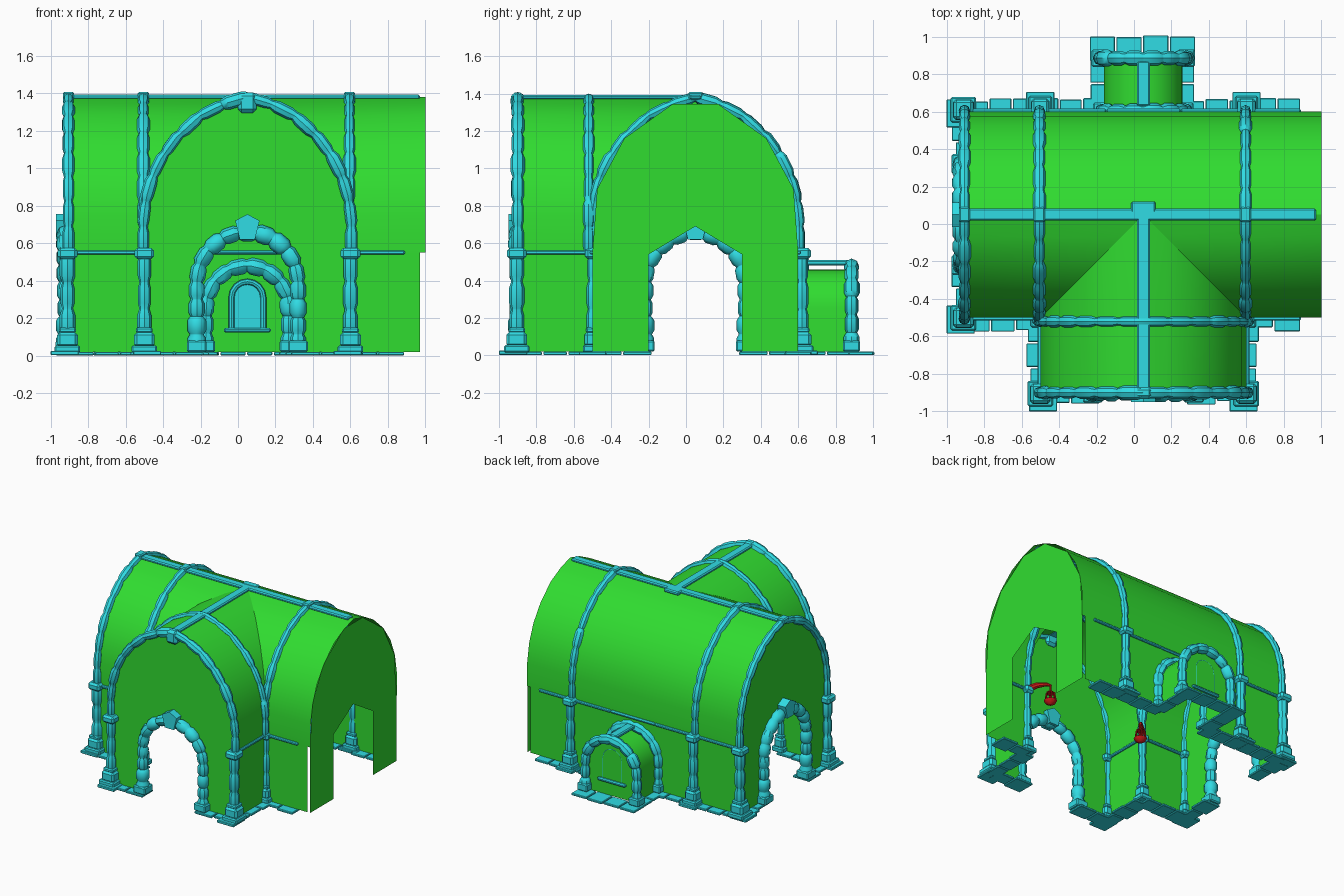
import bpy, math, random
from mathutils import Vector

if "Cube" in bpy.data.objects:
    bpy.data.objects.remove(bpy.data.objects["Cube"])
random.seed(4)

C = 0.05            # centre line of both vaults
H = 0.55            # vault half width and springing height


def material(name, col):
    m = bpy.data.materials.new(name)
    m.diffuse_color = (*col, 1)
    m.use_nodes = True
    m.node_tree.nodes["Principled BSDF"].inputs["Base Color"].default_value = m.diffuse_color
    return m


GREEN = material("plaster", (0.03, 0.72, 0.03))
CYAN = material("stone", (0.03, 0.72, 0.78))
RED = material("lantern_metal", (0.6, 0.01, 0.01))


def finish(ob, mat, smooth=40):
    ob.data.materials.append(mat)
    bpy.ops.object.select_all(action='DESELECT')
    ob.select_set(True)
    bpy.context.view_layer.objects.active = ob
    if ob.type == 'CURVE':
        bpy.ops.object.convert(target='MESH')
        ob = bpy.context.object
    if smooth:
        bpy.ops.object.shade_smooth_by_angle(angle=math.radians(smooth))
    return ob


def mesh(name, verts, faces, mat, smooth=40):
    me = bpy.data.meshes.new(name)
    me.from_pydata(verts, [], faces)
    ob = bpy.data.objects.new(name, me)
    bpy.context.collection.objects.link(ob)
    return finish(ob, mat, smooth)


def strip(name, a, b, mat=GREEN):
    n = len(a)
    return mesh(name, a + b, [(i, i + 1, n + i + 1, n + i) for i in range(n - 1)], mat)


def box(name, c, size, mat=CYAN, bevel=0.008, rot=0):
    bpy.ops.mesh.primitive_cube_add(size=1, location=c, rotation=(0, 0, rot))
    ob = bpy.context.object
    ob.name = name
    ob.scale = size
    bpy.ops.object.transform_apply(location=False, rotation=False, scale=True)
    if bevel:
        m = ob.modifiers.new("worn_edges", 'BEVEL')
        m.width, m.segments = bevel, 1
    return finish(ob, mat, 0)


def tube(name, pts, radii, mat=CYAN):
    cu = bpy.data.curves.new(name, 'CURVE')
    cu.dimensions, cu.bevel_depth, cu.bevel_resolution, cu.use_fill_caps = '3D', 1, 2, True
    sp = cu.splines.new('POLY')
    sp.points.add(len(pts) - 1)
    for p, co, r in zip(sp.points, pts, radii):
        p.co, p.radius = (*co, 1), r
    ob = bpy.data.objects.new(name, cu)
    bpy.context.collection.objects.link(ob)
    return finish(ob, mat)


def stones(name, pts, r, size=0.11):
    """Chain of rounded, uneven stones along a path."""
    pts = [Vector(p) for p in pts]
    lens = [(b - a).length for a, b in zip(pts, pts[1:])]

    def at(d):
        for a, b, l in zip(pts, pts[1:], lens):
            if d <= l:
                return a.lerp(b, d / l)
            d -= l
        return pts[-1]
    total = sum(lens)
    n = max(1, round(total / size))
    path, radii = [], []
    for i in range(n):
        k = random.uniform(0.88, 1.12)
        for f, s in ((0.03, 0.78), (0.22, 1), (0.78, 1), (0.97, 0.78)):
            path.append(at((i + f) * total / n))
            radii.append(r * k * s)
    tube(name, path, radii)


# Half of the pointed vault: (offset from the ridge, height)
HALF = [(0.55, 0.55), (0.55, 0.74), (0.525, 0.89), (0.47, 1.03), (0.38, 1.16),
        (0.25, 1.28), (0.12, 1.345), (0, 1.38)]
FULL = [(-d, z) for d, z in HALF] + HALF[-2::-1]


def along_x(y0):    # wall plane facing y: (offset, height) to world
    return lambda u, z: (C + u, y0, z)


def along_y(x0):    # wall plane facing x
    return lambda u, z: (x0, C + u, z)


def arch(r, spring, n=12, rise=1.0):
    a = [(r * math.cos(math.pi * i / n), spring + r * rise * math.sin(math.pi * i / n)) for i in range(n + 1)]
    return [(r, 0.02)] + a + [(-r, 0.02)]


def pierced_wall(name, plane, outline, hole):
    pts = outline + hole
    mesh(name, [plane(*p) for p in pts], [list(range(len(pts)))], GREEN, 0)


# Vault shells, meeting in a groin over the crossing
strip("vault_back", [(-0.91, C + d, z) for d, z in HALF], [(1, C + d, z) for d, z in HALF])
strip("vault_front_left", [(-0.91, C - d, z) for d, z in HALF], [(C - d, C - d, z) for d, z in HALF])
strip("vault_front_right", [(C + d, C - d, z) for d, z in HALF], [(1, C - d, z) for d, z in HALF])
for s, side in ((-1, "left"), (1, "right")):
    strip("arm_vault_" + side, [(C + s * d, -0.89, z) for d, z in HALF], [(C + s * d, C - d, z) for d, z in HALF])

# Gable walls with doorways
gable = [(-H, 0.02)] + FULL + [(H, 0.02)]
door = arch(0.25, 0.40)
pierced_wall("front_gable", along_x(-0.89), gable, door)
pierced_wall("left_gable", along_y(-0.9), gable, door)
coarse = [(-H, 0.02)] + FULL[::2] + FULL[-1:] + [(H, 0.02)]
pierced_wall("right_gable", along_y(0.995), coarse,
             [(0.25, 0.02), (0.25, 0.54), (0, 0.69), (-0.25, 0.54), (-0.25, 0.02)])

# Lower walls
niche = arch(0.21, 0.25)
pierced_wall("back_wall", along_x(C + H), [(-0.95, 0.02), (-0.95, H), (0.92, H), (0.92, 0.02)], niche)
for name, a, b in (("front_wall_left", (-0.9, C - H), (C - H, C - H)),
                   ("front_wall_right", (C + H, C - H), (0.97, C - H)),
                   ("arm_wall_left", (C - H, -0.89), (C - H, C - H)),
                   ("arm_wall_right", (C + H, -0.89), (C + H, C - H))):
    strip(name, [(*a, 0.02), (*a, H)], [(*b, 0.02), (*b, H)])

# Niche at the back
strip("niche_vault", [(C + u, C + H, z) for u, z in niche], [(C + u, 0.87, z) for u, z in niche])
mesh("niche_end", [(C + u, 0.87, z) for u, z in niche], [list(range(len(niche)))], GREEN, 0)
win = [(u, max(z, 0.14)) for u, z in arch(0.085, 0.31, 8)]
mesh("window_pane", [(C + u, 0.86, z) for u, z in win], [list(range(len(win)))], CYAN, 0)
tube("window_frame", [(C + u, 0.855, z) for u, z in win], [0.016] * len(win))
box("window_sill", (C, 0.86, 0.135), (0.25, 0.06, 0.025))


# Stone arches around the openings
def stone_arch(name, plane, r, spring, thick, key):
    stones(name, [plane(*p) for p in arch(r, spring, 14)], thick, 0.095)
    for s in (-1, 1):
        box(name + "_foot", plane(s * r, 0.05), (thick * 2.3,) * 2 + (0.06,))
    if key:
        prof = [(-0.04, spring + r - 0.04), (0.04, spring + r - 0.04), (0.065, spring + r + 0.06),
                (0, spring + r + 0.095), (-0.065, spring + r + 0.06)]
        a, b = [Vector(plane(*p)) for p in prof], [Vector(plane(*p)) for p in prof]
        off = Vector((0, 0.05, 0)) if abs(a[0].x - a[1].x) > 0.01 else Vector((0.05, 0, 0))
        mesh(name + "_keystone", [p - off for p in a] + [p + off for p in b],
             [(4, 3, 2, 1, 0), (5, 6, 7, 8, 9)] + [(i, (i + 1) % 5, (i + 1) % 5 + 5, i + 5) for i in range(5)], CYAN, 0)


stone_arch("front_door_arch", along_x(-0.9), 0.27, 0.39, 0.046, True)
stone_arch("left_door_arch", along_y(-0.92), 0.27, 0.39, 0.046, True)
stone_arch("niche_inner_arch", along_x(C + H), 0.22, 0.26, 0.042, False)
stone_arch("niche_outer_arch", along_x(0.885), 0.23, 0.25, 0.04, False)
box("niche_ridge_stone", (C, 0.75, 0.495), (0.07, 0.24, 0.03))

# Ribs over the vaults
for i, x in enumerate((-0.905, C - H - 0.005, C + H - 0.005)):
    stones("main_rib_%d" % i, [along_y(x)(u * 1.01, z) for u, z in FULL], 0.031, 0.14)
    box("rib_crown", (x, C, 1.385), (0.06, 0.08, 0.045))
for i, y in enumerate((-0.9, -0.52)):
    stones("arm_rib_%d" % i, [along_x(y)(u * 1.01, z) for u, z in FULL], 0.034 - 0.005 * i, 0.14)
box("front_crown", (C, -0.9, 1.35), (0.1, 0.07, 0.11), bevel=0.02)
box("ridge_main", (0.035, C, 1.38), (1.87, 0.065, 0.025))
box("ridge_arm", (C, -0.4, 1.38), (0.07, 1.0, 0.025))
box("ridge_boss", (C, 0.09, 1.38), (0.13, 0.06, 0.03))


# Columns with base and capital
def column(x, y, w):
    stones("column_shaft", [(x, y, 0.1), (x, y, 0.54)], w * 0.36, 0.14)
    box("column_plinth", (x, y, 0.035), (w * 1.3, w * 1.3, 0.04))
    box("column_base", (x, y, 0.085), (w * 1.05, w * 1.05, 0.08), bevel=0.015)
    box("column_neck", (x, y, 0.135), (w * 0.85, w * 0.85, 0.03))
    box("column_capital", (x, y, 0.545), (w, w, 0.06), bevel=0.015)


for y in (C - H, C + H + 0.01):
    column(-0.91, y, 0.105)
for x in (C - H, C + H):
    column(x, -0.905, 0.105)
    column(x, C + H + 0.02, 0.095)
    column(x, C - H, 0.08)


# String courses and foundation stones along every wall run
def run(a, b, course=True):
    a, b = Vector(a), Vector(b)
    d = b - a
    rot = math.atan2(d.y, d.x)
    if course:
        m = (a + b) / 2
        box("string_course", (m.x, m.y, 0.55), (d.length, 0.03, 0.022), rot=rot, bevel=0.006)
    n = max(1, round(d.length / 0.13))
    for i in range(n):
        p = a + d * ((i + 0.5) / n)
        box("foundation_stone", (p.x, p.y, 0.011), (d.length / n - 0.008, random.uniform(0.1, 0.15), 0.018),
            rot=rot, bevel=0.004)


L, R, F, B = C - H, C + H, C - H, C + H
run((-0.9, F), (L, F))
run((R, F), (0.89, F))
run((L, -0.9), (L, F))
run((R, -0.9), (R, F))
run((L, -0.89), (C - 0.23, -0.89), False)
run((C + 0.23, -0.89), (R, -0.89), False)
run((-0.9, F), (-0.9, C - 0.23), False)
run((-0.9, C + 0.23), (-0.9, B), False)
run((-0.9, B), (C - 0.2, B))
run((C + 0.2, B), (0.89, B))
box("niche_course", (C, B, 0.55), (0.4, 0.03, 0.022))
run((C - 0.22, B), (C - 0.22, 0.9), False)
run((C + 0.22, B), (C + 0.22, 0.9), False)
run((C - 0.29, 0.935), (C + 0.28, 0.935), False)
for x, y in ((-0.925, F - 0.01), (-0.925, B - 0.01), (L + 0.015, -0.925), (R - 0.015, -0.925), (L, 0.63), (R, 0.63)):
    box("corner_slab", (x, y, 0.014), (0.15, 0.15, 0.022), bevel=0.004)

# Hanging lanterns on the two inner corner columns
for s in (-1, 1):
    def P(t, z, dx=0, dy=0):
        return (C + s * (H - t) + dx, F + t + dy, z)
    tube("lantern_arm", [P(0.01, 0.56), P(0.05, 0.585), P(0.1, 0.59), P(0.125, 0.575)], [0.026, 0.022, 0.015, 0.008], RED)
    tube("lantern_chain", [P(0.12, 0.58), P(0.12, 0.52)], [0.006, 0.006], RED)
    tube("lantern_body", [P(0.12, z) for z in (0.415, 0.43, 0.45, 0.455)], [0.015, 0.04, 0.05, 0.045], RED)
    tube("lantern_cap", [P(0.12, 0.51), P(0.12, 0.535)], [0.035, 0.01], RED)
    for k in range(6):
        dx, dy = 0.042 * math.cos(k * math.pi / 3), 0.042 * math.sin(k * math.pi / 3)
        tube("lantern_bar", [P(0.12, 0.45, dx, dy), P(0.12, 0.515, dx * 0.75, dy * 0.75)], [0.005, 0.005], RED)
    tube("lantern_candle", [P(0.12, 0.45), P(0.12, 0.49)], [0.018, 0.01], RED)
